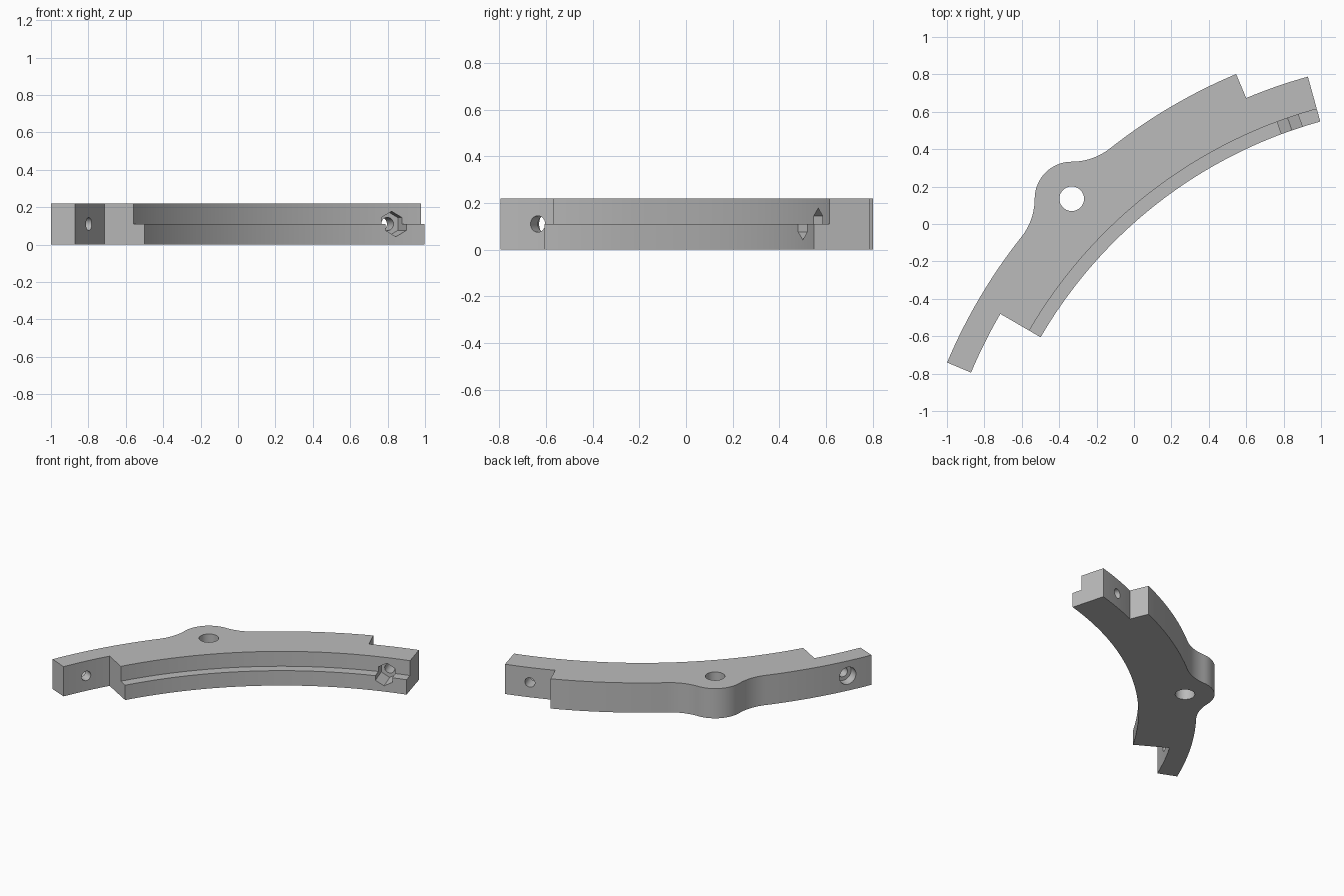
import bpy, bmesh, math
from mathutils import Vector, Matrix

cube = bpy.data.objects.get("Cube")
if cube:
    bpy.data.objects.remove(cube, do_unlink=True)

# Ring centre, radii and heights
CENTRE = Vector((1.662, -1.862))
R_LIP, R_UPPER, R_NOTCH, R_OUTER = 2.5, 2.57, 2.749, 2.888
HEIGHT, MID = 0.22, 0.11
END_R, STEP_R, STEP_L, END_L = 105.45, 112.73, 149.83, 157.15
EAR, EAR_R, FILLET_R = Vector((-0.333, 0.135)), 0.198, 0.33

grey = bpy.data.materials.new("light grey")
grey.use_nodes = True
colour = (0.5, 0.5, 0.5, 1)
grey.diffuse_color = colour
grey.node_tree.nodes["Principled BSDF"].inputs["Base Color"].default_value = colour


def arc(centre, radius, start, end, steps):
    """Points along an arc, angles in degrees."""
    angles = [math.radians(start + (end - start) * i / steps) for i in range(steps + 1)]
    return [centre + radius * Vector((math.cos(a), math.sin(a))) for a in angles]


def prism(name, outline, z0, z1):
    bm = bmesh.new()
    face = bm.faces.new([bm.verts.new((p.x, p.y, z0)) for p in outline])
    top = bmesh.ops.extrude_face_region(bm, geom=[face])["geom"]
    bmesh.ops.translate(bm, vec=(0, 0, z1 - z0),
                        verts=[v for v in top if isinstance(v, bmesh.types.BMVert)])
    bmesh.ops.recalc_face_normals(bm, faces=bm.faces)
    mesh = bpy.data.meshes.new(name)
    bm.to_mesh(mesh)
    bm.free()
    obj = bpy.data.objects.new(name, mesh)
    bpy.context.collection.objects.link(obj)
    return obj


def radial_cutter(name, angle, r0, r1, radius, sides, turn=0):
    """Prism lying along a ring radius at mid height."""
    obj = prism(name, arc(Vector((0, 0)), radius, turn, turn + 360, sides)[:-1], r0, r1)
    a = math.radians(angle)
    out = Vector((math.cos(a), math.sin(a), 0))
    up = Vector((0, 0, 1))
    axes = Matrix((up.cross(out), up, out)).transposed()
    obj.data.transform(Matrix.Translation((CENTRE.x, CENTRE.y, MID)) @ axes.to_4x4())
    # The side axis flips handedness, so make the normals face outwards again
    bm = bmesh.new()
    bm.from_mesh(obj.data)
    bmesh.ops.recalc_face_normals(bm, faces=bm.faces)
    bm.to_mesh(obj.data)
    bm.free()
    return obj


# Curved body: notched end, outer arc, ear blended by fillets, outer arc, tab
up_fillet = EAR + Vector((0, EAR_R + FILLET_R))
side_fillet = EAR - Vector((EAR_R + FILLET_R, 0))
to_up, to_side = up_fillet - CENTRE, side_fillet - CENTRE
join_up = math.degrees(math.atan2(to_up.y, to_up.x))
join_side = math.degrees(math.atan2(to_side.y, to_side.x))
outline = (
    arc(CENTRE, R_NOTCH, END_R, STEP_R, 8)
    + arc(CENTRE, R_OUTER, STEP_R, join_up, 16)
    + arc(up_fillet, FILLET_R, join_up - 180, -90, 10)[1:]
    + arc(EAR, EAR_R, 90, 180, 16)[1:]
    + arc(side_fillet, FILLET_R, 0, join_side - 180, 10)[1:]
    + arc(CENTRE, R_OUTER, join_side, END_L, 16)[1:]
    + arc(CENTRE, R_NOTCH, END_L, STEP_L, 8)
    + arc(CENTRE, R_LIP, STEP_L, END_R, 48)
)
body = prism("curved_bracket", outline, 0, HEIGHT)
body.data.materials.append(grey)

# Cutters: upper rebate, ear hole, screw holes, screw head recess, nut pocket
tab, notch = (STEP_L + END_L) / 2, (END_R + STEP_R) / 2
rebate = arc(CENTRE, R_UPPER, 102, 153, 54) + arc(CENTRE, 2.4, 153, 102, 54)
cutters = [
    prism("rebate_cutter", rebate, MID, 0.4),
    prism("ear_hole_cutter", arc(EAR, 0.066, 0, 360, 32)[:-1], -0.1, 0.4),
    radial_cutter("tab_hole_cutter", tab, 2.6, 3, 0.035, 32),
    radial_cutter("screw_head_cutter", tab, 2.82, 3, 0.063, 32),
    radial_cutter("notch_hole_cutter", notch, 2.4, 2.9, 0.035, 32),
    radial_cutter("nut_pocket_cutter", notch, 2.4, 2.64, 0.068, 6, 90),
]
for cutter in cutters:
    cutter.hide_render = True
    mod = body.modifiers.new(cutter.name, "BOOLEAN")
    mod.operation = "DIFFERENCE"
    mod.solver = "EXACT"
    mod.object = cutter

# Bake the cuts and drop the cutters
bpy.context.view_layer.update()
baked = bpy.data.meshes.new_from_object(
    body.evaluated_get(bpy.context.evaluated_depsgraph_get()))
body.modifiers.clear()
body.data = baked
for cutter in cutters:
    bpy.data.objects.remove(cutter, do_unlink=True)

bpy.ops.object.select_all(action="DESELECT")
body.select_set(True)
bpy.context.view_layer.objects.active = body
bpy.ops.object.shade_smooth_by_angle(angle=math.radians(30))
